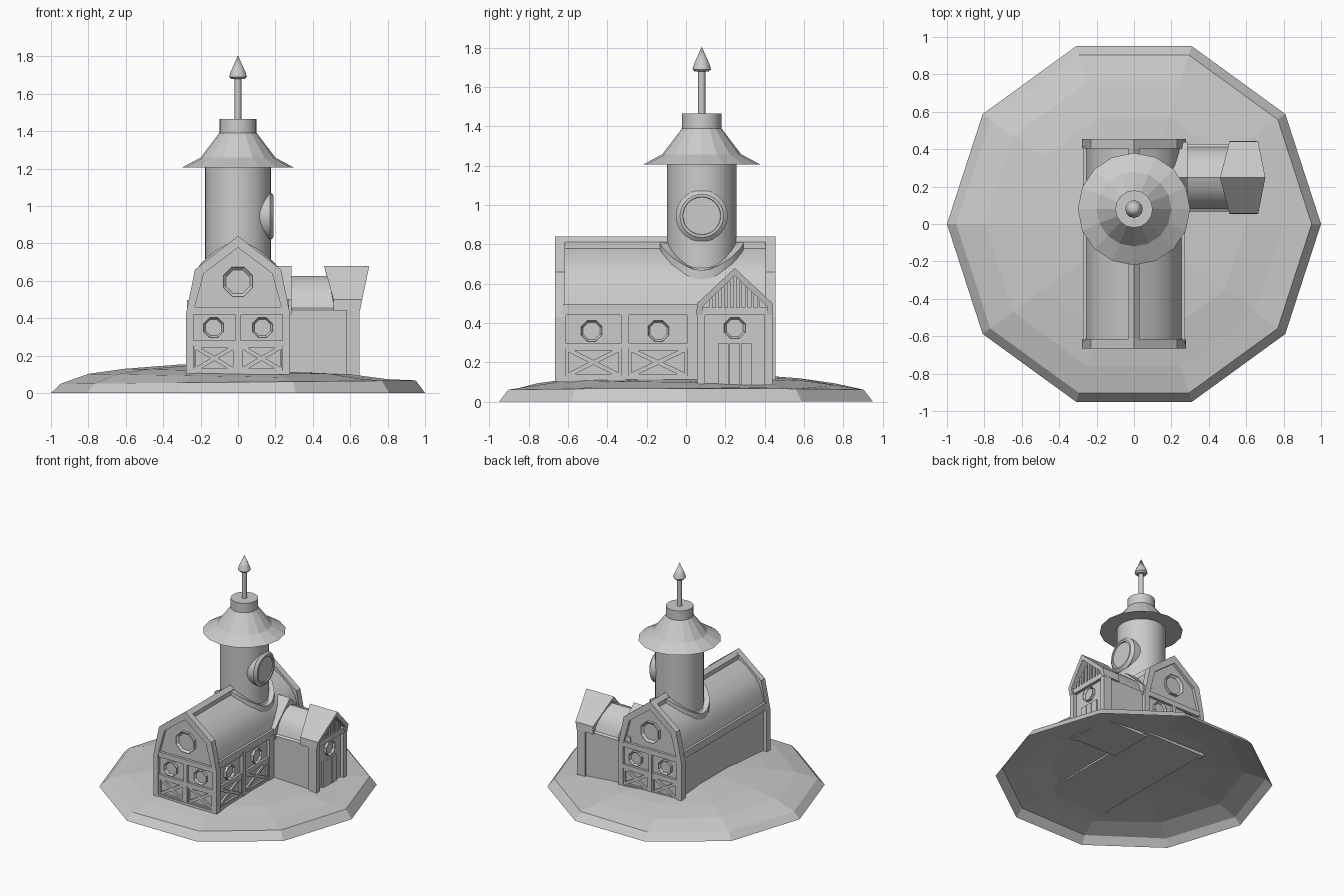
import bpy, bmesh
from math import cos, sin, pi, radians
from mathutils import Matrix, Vector

if "Cube" in bpy.data.objects:
    bpy.data.objects.remove(bpy.data.objects["Cube"])


def frame(u, n, o=(0, 0, 0)):
    """Facade frame: u = right, z = up, n = outward."""
    m = Matrix((u, (0, 0, 1), n)).transposed().to_4x4()
    m.translation = o
    return m


FRONT = frame((1, 0, 0), (0, -1, 0), (0, -0.665, 0))
BACK = frame((-1, 0, 0), (0, 1, 0), (0, 0.455, 0))
RIGHT = frame((0, 1, 0), (1, 0, 0))
ANNEX = frame((0, 1, 0), (1, 0, 0), (0, 0.248, 0))
PORT = frame((0, 1, 0), (1, 0, 0), (0, 0.08, 0.945))
TOWER = Matrix.Translation((0, 0.08, 0))


def finish(name, bm, M, smooth=0):
    bmesh.ops.remove_doubles(bm, verts=bm.verts, dist=1e-5)
    bm.transform(M)
    bmesh.ops.recalc_face_normals(bm, faces=bm.faces)
    me = bpy.data.meshes.new(name)
    bm.to_mesh(me)
    bm.free()
    if smooth:
        for p in me.polygons:
            p.use_smooth = True
        me.set_sharp_from_angle(angle=radians(smooth))
    ob = bpy.data.objects.new(name, me)
    bpy.context.collection.objects.link(ob)
    return ob


def prism(name, pts, d0, d1, M, smooth=0):
    bm = bmesh.new()
    a = [bm.verts.new((u, v, d0)) for u, v in pts]
    b = [bm.verts.new((u, v, d1)) for u, v in pts]
    bm.faces.new(a)
    bm.faces.new(b)
    for i in range(len(a)):
        j = (i + 1) % len(a)
        bm.faces.new((a[i], a[j], b[j], b[i]))
    return finish(name, bm, M, smooth)


def rect(name, u0, u1, v0, v1, d0, d1, M):
    return prism(name, [(u0, v0), (u1, v0), (u1, v1), (u0, v1)], d0, d1, M)


def bar(name, p, q, w, d0, d1, M):
    p, q = Vector(p), Vector(q)
    s = (q - p).normalized().orthogonal() * w / 2
    return prism(name, [p + s, q + s, q - s, p - s], d0, d1, M)


def ring(name, outer, inner, d0, d1, M):
    bm = bmesh.new()
    L = [[bm.verts.new((u, v, d)) for u, v in pts]
         for pts, d in ((outer, d0), (outer, d1), (inner, d1), (inner, d0))]
    n = len(outer)
    for k in range(4):
        A, B = L[k], L[(k + 1) % 4]
        for i in range(n):
            j = (i + 1) % n
            bm.faces.new((A[i], A[j], B[j], B[i]))
    return finish(name, bm, M)


def lathe(name, pts, n, M, phase=0, smooth=0):
    bm = bmesh.new()
    rows = [[bm.verts.new((r * cos(2 * pi * i / n + phase), r * sin(2 * pi * i / n + phase), z))
             for i in range(n)] for r, z in pts]
    for A, B in zip(rows, rows[1:]):
        for i in range(n):
            j = (i + 1) % n
            bm.faces.new((A[i], A[j], B[j], B[i]))
    return finish(name, bm, M, smooth)


def window(u, v, r, d, M):
    lathe("octagon_window", [(0, d + .006), (r * .8, d + .006), (r, d + .022), (r, d - .01)],
          8, M @ Matrix.Translation((u, v, 0)), pi / 8)


def mirror(half):
    """Mirror a right-hand profile whose last point is on the centre line."""
    return half + [(-u, v) for u, v in reversed(half[:-1])]


def cross(u0, u1, v0, v1, d, M):
    bar("cross_brace", (u0, v0), (u1, v1), .022, d, d + .014, M)
    bar("cross_brace", (u0, v1), (u1, v0), .022, d, d + .013, M)
    ring("door_trim", [(u0, v0), (u1, v0), (u1, v1), (u0, v1)],
         [(u0 + .012, v0 + .01), (u1 - .012, v0 + .01), (u1 - .012, v1 - .01), (u0 + .012, v1 - .01)],
         d, d + .016, M)


# grassy mound, open below, each ring tilted so the left is higher
mound = lathe("mound", [(1, 0), (.95, .058), (.8, .088), (.6, .115), (.3, .132), (0, .133)],
              10, Matrix())
TILT = {.95: .01, .8: -.018, .6: -.025, .3: -.07}
for v in mound.data.vertices:
    v.co.z += v.co.x * TILT.get(round(v.co.xy.length, 2), 0)
mound.data.flip_normals() if mound.data.polygons[-1].normal.z < 0 else None

# barn body with curved roof
ROOF = [(.255, .49), (.238, .56), (.217, .62), (.18, .675), (.105, .74), (0, .795)]
prism("barn_body", mirror([(.25, .1), (.25, .49)] + ROOF), -1.08, -.04, FRONT, 30)
prism("ridge_beam", mirror([(.03, .76), (.03, .812), (0, .84)]), -1.08, -.04, FRONT)
for s in (-1, 1):
    rect("eave_beam", s * .235, s * .272, .44, .497, -1.08, -.04, FRONT)

# gable ends
OUTER = mirror([(.277, .1), (.277, .43), (.23, .66), (0, .84)])
INNER = mirror([(.237, .12), (.237, .44), (.182, .64), (0, .777)])
for M in (FRONT, BACK):
    ring("gable_frame", OUTER, INNER, -.05, 0, M)
    prism("gable_wall", mirror([(.25, .1), (.25, .43), (.21, .65), (0, .81)]), -.048, -.022, M)
    rect("gable_rail", -.24, .24, .42, .46, -.03, -.002, M)
    rect("door_rail", -.24, .24, .25, .28, -.03, -.004, M)
    rect("door_post", -.015, .015, .11, .43, -.03, -.003, M)
    window(0, .595, .085, -.022, M)
    for s in (-1, 1):
        window(s * .13, .35, .058, -.022, M)
        cross(s * .126 - .11, s * .126 + .11, .12, .25, -.022, M)

# stable doors on the right wall
rect("side_sill", -.62, .06, .1, .13, .24, .27, RIGHT)
rect("side_rail", -.62, .06, .27, .295, .24, .268, RIGHT)
for y0, y1 in ((-.64, -.61), (-.33, -.29), (.005, .06)):
    rect("side_post", y0, y1, .1, .46, .24, .274, RIGHT)
for y0, y1, yw in ((-.61, -.33, -.48), (-.29, .005, -.14)):
    window(yw, .36, .058, .25, RIGHT)
    cross(y0, y1, .13, .27, .25, RIGHT)

# tower with skirt fitted to the barn roof
lathe("tower", [(.176, .6), (.176, 1.21)], 32, TOWER, 0, 30)
skirt = lathe("tower_skirt", [(.17, -.04), (.216, -.04), (.216, .03), (.17, .03), (.17, -.04)],
              32, TOWER, 0, 40)


def roof_z(x):
    for (x1, z1), (x0, z0) in zip(ROOF, ROOF[1:]):
        if x0 <= x <= x1:
            return z0 + (z1 - z0) * (x - x0) / (x1 - x0)
    return .49


for v in skirt.data.vertices:
    r = Vector((v.co.x, v.co.y - .08)).length
    v.co.z += roof_z(abs(v.co.x) * .205 / r)

# tower roof, cap, pole and finial
lathe("tower_roof", [(.17, 1.21), (.3, 1.205), (.2, 1.258), (.1, 1.39)], 16, TOWER)
lathe("roof_cap", [(.1, 1.385), (.1, 1.465), (0, 1.465)], 16, TOWER, 0, 30)
lathe("pole", [(.018, 1.46), (.018, 1.68)], 12, TOWER, 0, 40)
lathe("finial", [(0, 1.678), (.035, 1.678), (.047, 1.69), (.04, 1.715), (0, 1.805)], 12, TOWER, 0, 40)

# round tower window
lathe("round_window", [(.132, .1), (.132, .172), (.11, .19), (.097, .19), (.095, .182), (0, .182)],
      28, PORT, 0, 35)

# annex body with curved roof, joint collar to the barn
prism("annex_body", mirror([(.18, .085), (.18, .445), (.165, .455), (.145, .52), (.11, .565),
                            (.06, .605), (0, .625)]), .24, .61, ANNEX, 30)
prism("annex_collar", mirror([(.19, .42), (.19, .5), (0, .68)]), .18, .285, ANNEX)

# annex porch: walls, posts, gable slats, door
prism("porch_wall", mirror([(.183, .085), (.183, .47), (0, .65)]), .6, .622, ANNEX)
for s in (-1, 1):
    rect("porch_post", s * .152, s * .193, .085, .46, .58, .65, ANNEX)
rect("porch_beam", -.17, .17, .44, .48, .6, .646, ANNEX)
for i in range(-4, 5):
    u = i * .03
    rect("gable_slat", u - .008, u + .008, .47, .64 - abs(u) * .95, .61, .64, ANNEX)
window(0, .375, .058, .622, ANNEX)
for i in range(3):
    u = (i - 1) * .058
    rect("door_plank", u - .027, u + .027, .085, .295, .61, .634, ANNEX)

# flared porch roof shell
shell = mirror([(.195, .44), (.192, .5), (0, .68)])
inner = mirror([(.165, .44), (.163, .485), (0, .64)])
porch_roof = prism("porch_roof", shell + inner[::-1], .5, .66, ANNEX)
for v in porch_roof.data.vertices:
    t = (v.co.z - .44) / .24
    v.co.x = .652 + .05 * t if v.co.x > .6 else .51 - .05 * max(0, (v.co.z - .5) / .18)
